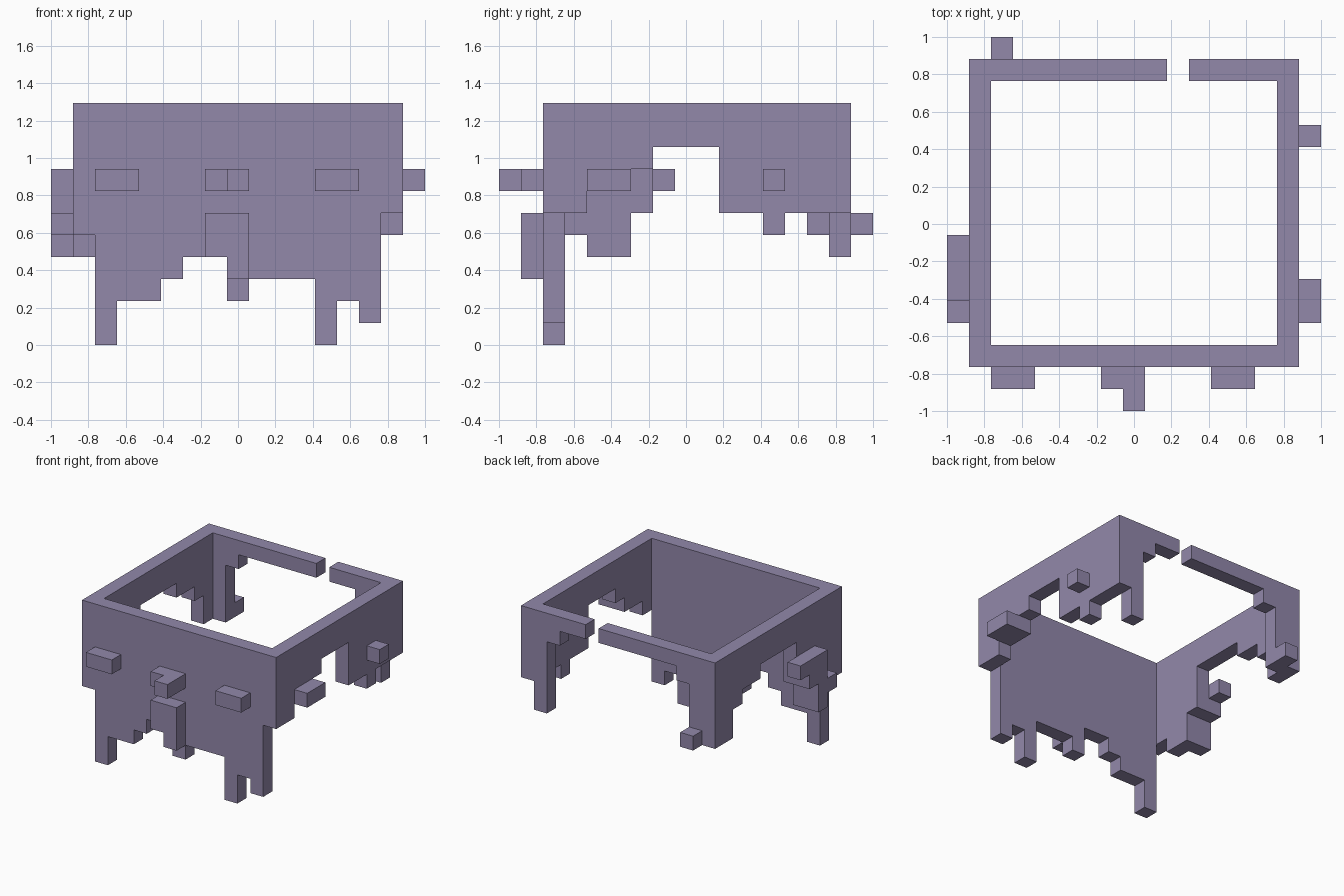
import bpy, bmesh, math
from mathutils import Vector

if "Cube" in bpy.data.objects:
    bpy.data.objects.remove(bpy.data.objects["Cube"])

U = 2 / 17          # edge of one block
TOP = 11            # rim height in blocks

mat = bpy.data.materials.new("dusty_purple")
mat.diffuse_color = (0.287, 0.246, 0.402, 1)
mat.use_nodes = True
mat.node_tree.nodes["Principled BSDF"].inputs["Base Color"].default_value = mat.diffuse_color


def box(x0, x1, y0, y1, z0, z1):
    """Block cells in half-open index ranges."""
    return {(x, y, z) for x in range(x0, x1) for y in range(y0, y1) for z in range(z0, z1)}


def wall_x(y, bottoms, start):
    """Wall along x with a ragged lower edge."""
    cells = set()
    for i, b in enumerate(bottoms, start):
        cells |= box(i, i + 1, y, y + 1, b, TOP)
    return cells


def wall_y(x, bottoms, start):
    """Wall along y with a ragged lower edge."""
    cells = set()
    for j, b in enumerate(bottoms, start):
        cells |= box(x, x + 1, j, j + 1, b, TOP)
    return cells


parts = {
    # four ragged walls (lowest block of each column)
    "front_wall": wall_x(2, [5, 0, 2, 2, 3, 4, 4, 2, 3, 3, 3, 0, 2, 1, 6], 1),
    "back_wall": wall_x(15, [5, 5, 9, 10, 10, 10, 10, 10, 10, TOP, 10, 10, 9, 4, 6], 1),
    "left_wall": wall_y(1, [5, 4, 4, 6, 9, 9, 9, 9, 8, 8, 7, 5], 3),
    "right_wall": wall_y(15, [6, 7, 7, 8, 9, 9, 9, 6, 6, 5, 6, 6], 3),
    # raised blocks on the front
    "front_left_block": box(2, 4, 1, 2, 7, 8),
    "front_right_block": box(12, 14, 1, 2, 7, 8),
    "front_middle_block": box(7, 9, 1, 2, 7, 8) | box(8, 9, 0, 1, 7, 8),
    "front_hanging_block": box(7, 9, 1, 2, 4, 6) | box(8, 9, 1, 2, 3, 4),
    # raised blocks on the sides and back
    "right_long_block": box(16, 17, 4, 6, 7, 8),
    "right_small_block": box(16, 17, 12, 13, 7, 8),
    "left_block": box(0, 1, 5, 8, 7, 8) | box(0, 1, 6, 7, 6, 7)
                  | box(0, 1, 5, 6, 4, 7) | box(0, 1, 4, 5, 5, 6),
    "back_small_block": box(2, 3, 16, 17, 5, 6),
}
solid = set().union(*parts.values())


def build(name, cells):
    """Outer faces of the cells, with flat regions merged."""
    bm = bmesh.new()
    for c in cells:
        for axis in range(3):
            for s in (-1, 1):
                n = list(c)
                n[axis] += s
                if tuple(n) in solid:
                    continue
                a, b = (axis + 1) % 3, (axis + 2) % 3
                quad = []
                for da, db in ((0, 0), (1, 0), (1, 1), (0, 1))[::s]:
                    p = Vector(c)
                    p[axis] += (s + 1) // 2
                    p[a] += da
                    p[b] += db
                    quad.append(bm.verts.new(p * U - Vector((1, 1, 0))))
                bm.faces.new(quad)
    bmesh.ops.remove_doubles(bm, verts=bm.verts, dist=0.001)
    bmesh.ops.dissolve_limit(bm, angle_limit=math.radians(1), verts=bm.verts, edges=bm.edges)
    mesh = bpy.data.meshes.new(name)
    bm.to_mesh(mesh)
    bm.free()
    mesh.materials.append(mat)
    bpy.context.collection.objects.link(bpy.data.objects.new(name, mesh))


for name, cells in parts.items():
    build(name, cells)
